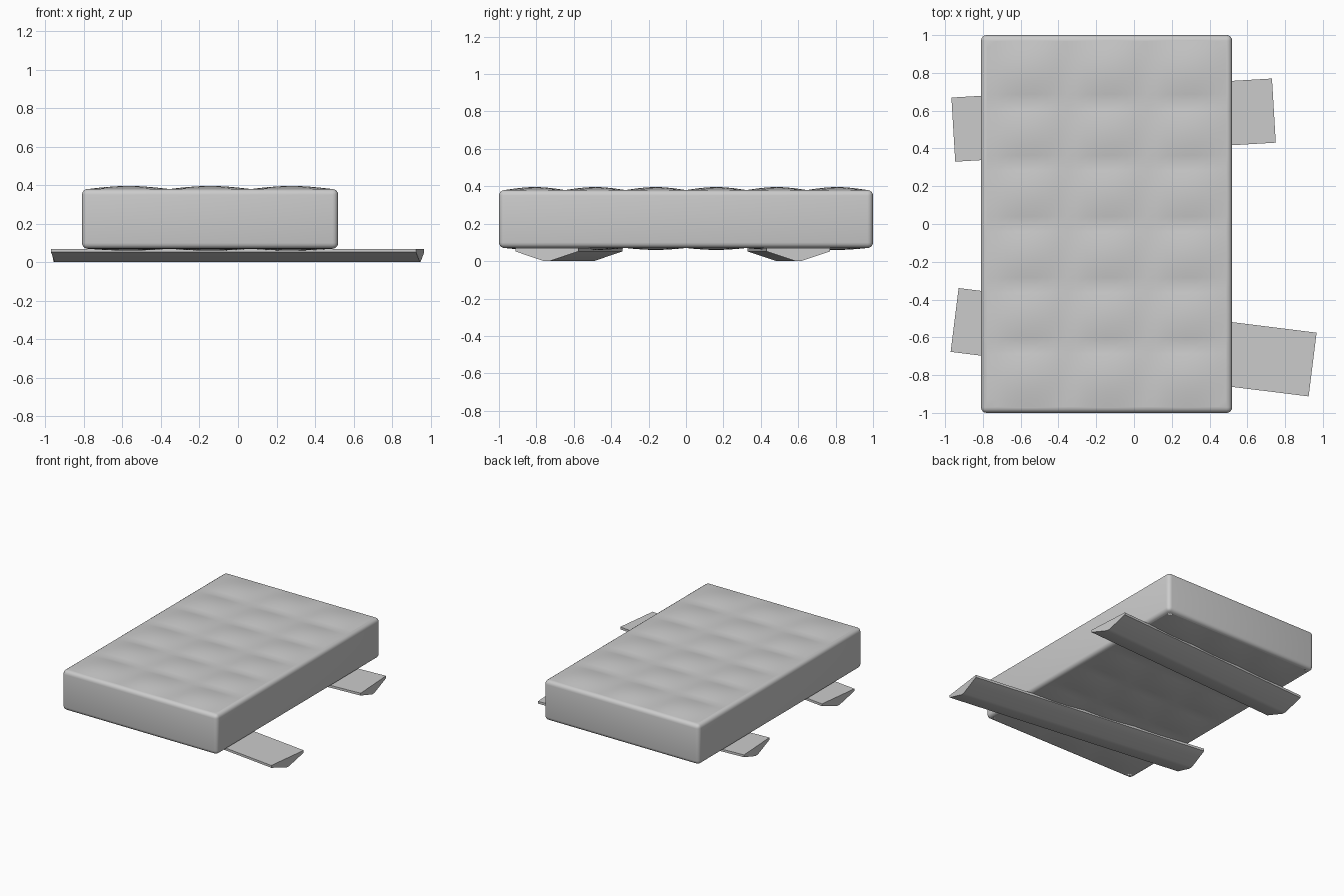
import bpy, bmesh
from math import sin, pi, radians, sqrt
from mathutils import Matrix

if "Cube" in bpy.data.objects:
    bpy.data.objects.remove(bpy.data.objects["Cube"])

X0, X1, Y0, Y1, Z0, Z1 = -0.81, 0.52, -1.0, 1.0, 0.07, 0.38
R = 0.03
TUFTS_X, TUFTS_Y = 3, 6


def finish(name, bm, angle):
    bmesh.ops.recalc_face_normals(bm, faces=bm.faces)
    mesh = bpy.data.meshes.new(name)
    bm.to_mesh(mesh)
    bm.free()
    ob = bpy.data.objects.new(name, mesh)
    bpy.context.collection.objects.link(ob)
    bpy.ops.object.select_all(action='DESELECT')
    ob.select_set(True)
    bpy.context.view_layer.objects.active = ob
    bpy.ops.object.shade_smooth_by_angle(angle=radians(angle))
    return ob


def quilt(bm, z, height):
    # Panel of pillowed tufts that fills the opening inside the rounded rim
    cx, cy = (X0 + X1) / 2, (Y0 + Y1) / 2
    w, d = X1 - X0 - 2 * R, Y1 - Y0 - 2 * R
    mat = Matrix.Translation((cx, cy, z)) @ Matrix.Diagonal((w, d, 1, 1))
    verts = bmesh.ops.create_grid(bm, x_segments=TUFTS_X * 8, y_segments=TUFTS_Y * 8,
                                  size=0.5, matrix=mat)["verts"]
    for v in verts:
        u, t = (v.co.x - cx) / w + 0.5, (v.co.y - cy) / d + 0.5
        v.co.z += height * sqrt(abs(sin(u * TUFTS_X * pi) * sin(t * TUFTS_Y * pi))) ** 2


def mattress():
    # Rounded block
    bm = bmesh.new()
    size = Matrix.Diagonal((X1 - X0, Y1 - Y0, Z1 - Z0, 1))
    centre = Matrix.Translation(((X0 + X1) / 2, (Y0 + Y1) / 2, (Z0 + Z1) / 2))
    bmesh.ops.create_cube(bm, size=1, matrix=centre @ size)
    bmesh.ops.bevel(bm, geom=bm.edges[:], offset=R, segments=4, profile=0.5,
                    affect='EDGES')
    # Swap the flat top and bottom for quilted panels
    flat = [f for f in bm.faces if abs(f.normal.z) > 0.99 and f.calc_area() > 1]
    bmesh.ops.delete(bm, geom=flat, context='FACES')
    quilt(bm, Z1, 0.016)
    quilt(bm, Z0, -0.010)
    bmesh.ops.remove_doubles(bm, verts=bm.verts[:], dist=0.0005)
    finish("mattress", bm, 40)


def plank(name, x, y, length, turn):
    # Flat-topped beam with a shallow keel underneath
    section = [(-0.17, 0.07), (0.17, 0.07), (0.17, 0.052), (0.015, 0), (-0.015, 0), (-0.17, 0.052)]
    bm = bmesh.new()
    end = bm.faces.new([bm.verts.new((-length / 2, a, z)) for a, z in section])
    ext = bmesh.ops.extrude_face_region(bm, geom=[end], use_keep_orig=True)
    bmesh.ops.translate(bm, vec=(length, 0, 0),
                        verts=[g for g in ext["geom"] if isinstance(g, bmesh.types.BMVert)])
    place = Matrix.Translation((x, y, 0)) @ Matrix.Rotation(radians(turn), 4, 'Z')
    bmesh.ops.transform(bm, matrix=place, verts=bm.verts[:])
    finish(name, bm, 30)


mattress()
plank("back_plank", -0.108, 0.55, 1.70, 3.4)
plank("front_plank", -0.002, -0.626, 1.91, -7.1)
